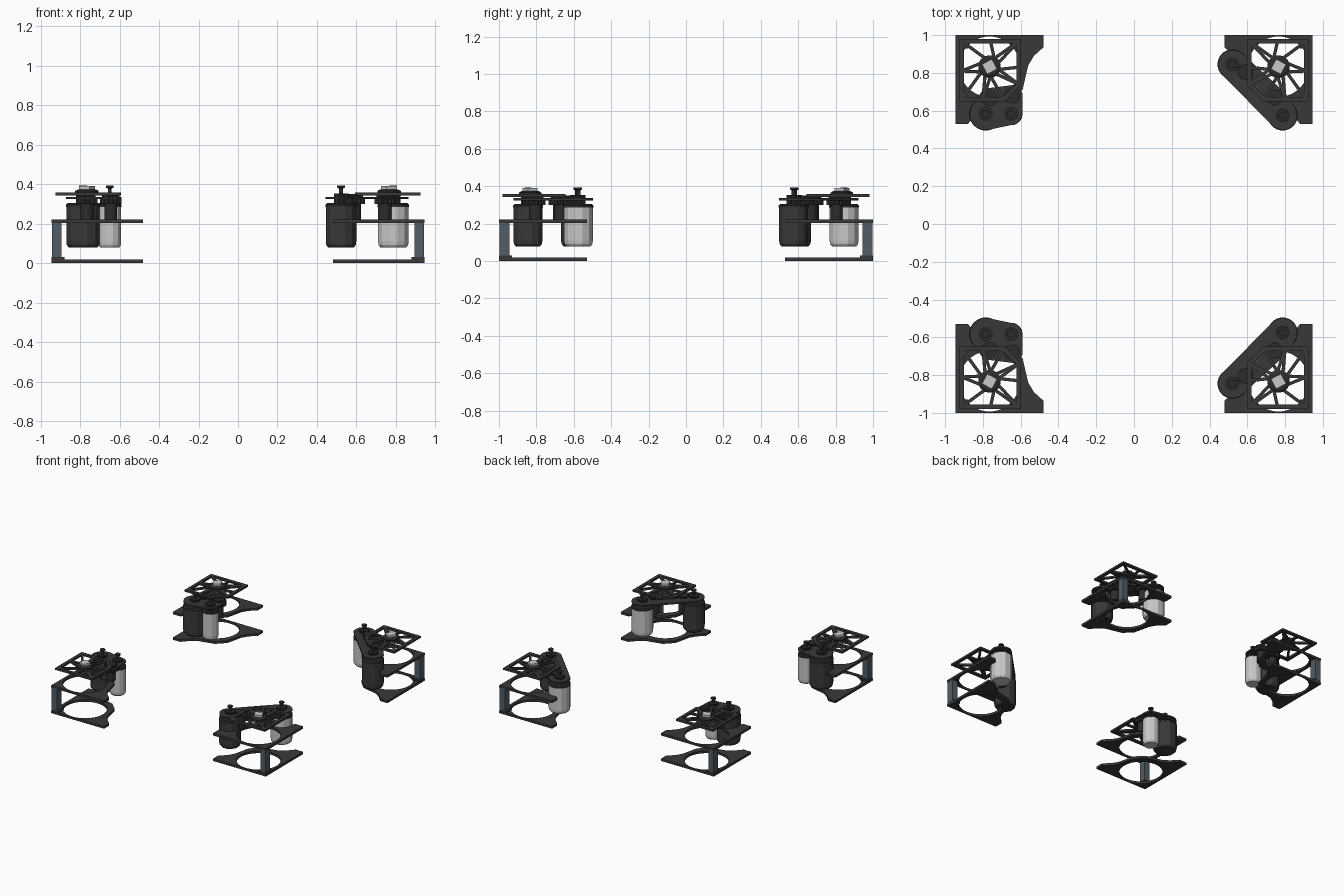
import bpy, bmesh, math
from mathutils import Vector
from mathutils.geometry import convex_hull_2d

if "Cube" in bpy.data.objects:
    bpy.data.objects.remove(bpy.data.objects["Cube"])


def material(name, rgb):
    m = bpy.data.materials.new(name)
    m.diffuse_color = (*rgb, 1)
    m.use_nodes = True
    m.node_tree.nodes["Principled BSDF"].inputs["Base Color"].default_value = m.diffuse_color
    return m


CHARCOAL = material("charcoal", (0.04, 0.04, 0.04))
BLACK = material("soft black", (0.025, 0.025, 0.025))
SILVER = material("light grey", (0.58, 0.58, 0.58))
SLATE = material("slate", (0.085, 0.11, 0.13))
HUB = Vector((0.765, 0.833))


def finish(name, bm, mat):
    bmesh.ops.recalc_face_normals(bm, faces=bm.faces[:])
    me = bpy.data.meshes.new(name)
    bm.to_mesh(me)
    bm.free()
    me.materials.append(mat)
    ob = bpy.data.objects.new(name, me)
    bpy.context.collection.objects.link(ob)
    return ob


def circle(c, r, n, turn=0.0):
    return [(c[0] + r * math.cos(turn + math.tau * i / n),
             c[1] + r * math.sin(turn + math.tau * i / n)) for i in range(n)]


def add_plate(bm, loops, z0, z1):
    """Filled outline with optional holes, raised from z0 to z1."""
    edges = []
    for loop in loops:
        vs = [bm.verts.new((x, y, z0)) for x, y in loop]
        edges += [bm.edges.new((vs[i - 1], vs[i])) for i in range(len(vs))]
    res = bmesh.ops.triangle_fill(bm, edges=edges, use_beauty=True)
    faces = [g for g in res["geom"] if isinstance(g, bmesh.types.BMFace)]
    ext = bmesh.ops.extrude_face_region(bm, geom=faces, use_keep_orig=True)
    top = [g for g in ext["geom"] if isinstance(g, bmesh.types.BMVert)]
    bmesh.ops.translate(bm, verts=top, vec=(0, 0, z1 - z0))


def plate(name, loops, z0, z1, mat):
    bm = bmesh.new()
    add_plate(bm, loops, z0, z1)
    return finish(name, bm, mat)


def lathe(name, c, profile, n, mat):
    """Turned part from (radius, z) steps, bottom to top."""
    bm = bmesh.new()
    rings = [[bm.verts.new((x, y, z)) for x, y in circle(c, r, n, math.pi / n)]
             for r, z in profile]
    for a, b in zip(rings, rings[1:]):
        for i in range(n):
            bm.faces.new((a[i - 1], a[i], b[i], b[i - 1]))
    bm.faces.new(rings[0])
    bm.faces.new(rings[-1])
    return finish(name, bm, mat)


def add_bar(bm, p, q, w, z0, z1):
    p, q = Vector(p), Vector(q)
    d = (q - p).normalized() * w / 2
    s = Vector((-d.y, d.x))
    add_plate(bm, [[p - d + s, p - d - s, q + d - s, q + d + s]], z0, z1)


def gear(name, c, r, z0, z1, teeth=16):
    pts = []
    for i in range(teeth * 2):
        a = math.pi * i / teeth
        k = r if i % 2 else r * 0.86
        pts.append((c[0] + k * math.cos(a), c[1] + k * math.sin(a)))
    plate(name, [pts], z0, z1, BLACK)


def module(label, sx, sy, motors, idlers):
    def at(p):
        return Vector((p[0] * sx, p[1] * sy))
    hub = at(HUB)

    # Corner frame plates with the round wheel opening
    edge = [(0, 0), (.465, 0), (.465, .065), (.415, .11), (.385, .16), (.355, .29),
            (.32, .325), (.29, .355), (.16, .385), (.11, .42), (.065, .47), (0, .47)]
    outline = [at((.945 - a, 1 - b)) for a, b in edge]
    for part, z in (("lower_frame", 0.0), ("middle_frame", .203)):
        plate(f"{label}_{part}", [outline, circle(hub, .16, 40)], z, z + .018, CHARCOAL)

    # Corner post with feet
    def rect(x0, x1, y0, y1):
        return [at(p) for p in ((x0, y0), (x1, y0), (x1, y1), (x0, y1))]
    plate(f"{label}_post", [rect(.895, .943, .945, .998)], .018, .203, SLATE)
    plate(f"{label}_post_foot", [rect(.88, .944, .93, .999)], .018, .03, CHARCOAL)

    # Lattice top plate: rim, zigzag spokes and hub
    nodes = [(.912, .968), (.76, .968), (.61, .968), (.61, .83), (.61, .74),
             (.69, .66), (.80, .66), (.912, .66), (.912, .81)]
    bm = bmesh.new()
    z0, z1 = .343, .358
    for i, p in enumerate(nodes):
        q = nodes[(i + 1) % len(nodes)]
        add_bar(bm, at(p), at(q), .024, z0, z1)
        mid = (Vector(p) + Vector(q)) / 2 - HUB
        inner = HUB + mid.normalized() * .05
        add_bar(bm, at(p), at(inner), .017, z0, z1)
        if i % 2:
            add_bar(bm, at(q), at(inner), .017, z0, z1)
    add_plate(bm, [circle(hub, .055, 24)], z0, z1)
    finish(f"{label}_lattice_plate", bm, CHARCOAL)

    # Hub bearing and encoder cap
    lathe(f"{label}_hub_bearing", hub, [(.06, .358), (.06, .366), (.045, .374)], 24, BLACK)
    plate(f"{label}_encoder_cap", [circle(hub, .042, 4, .3 * sx * sy)], .374, .39, SILVER)

    # Gear carrier wrapped around motors and idlers
    pts = []
    for x, y, r, mat in motors:
        pts += [Vector(p) for p in circle(at((x, y)), r * .97, 24)]
    for p in idlers:
        pts += [Vector(p) for p in circle(at(p), .055, 24)]
    hull = [pts[i] for i in convex_hull_2d(pts)]
    plate(f"{label}_gear_carrier", [hull], .324, .336, CHARCOAL)

    # Motors with end caps, pinions and headed shafts
    for k, (x, y, r, mat) in enumerate(motors):
        c = at((x, y))
        name = f"{label}_motor_{k + 1}"
        lathe(name, c, [(r * .84, .078), (r * .97, .092), (r, .11), (r, .285)], 12, mat)
        lathe(f"{name}_cap", c, [(r, .285), (r, .296), (r * .9, .304)], 24, BLACK)
        lathe(f"{name}_shaft", c, [(.01, .30), (.01, .378), (.02, .382), (.02, .392)], 12, BLACK)
        gear(f"{name}_pinion", c, .038, .304, .352, 12)

    # Idler gear stacks
    for k, p in enumerate(idlers):
        c = at(p)
        lathe(f"{label}_idler_column_{k + 1}", c, [(.033, .221), (.033, .30)], 16, BLACK)
        gear(f"{label}_idler_gear_{k + 1}", c, .055, .30, .324)
        gear(f"{label}_idler_upper_gear_{k + 1}", c, .045, .336, .35)


# Left modules: motors side by side on the inner edge
left_motors = [(.785, .583, .088, CHARCOAL), (.65, .583, .06, SILVER)]
left_idlers = [(.765, .665), (.645, .68)]
module("front_left", -1, -1, left_motors, left_idlers)
module("back_left", -1, 1, left_motors, left_idlers)

# Right modules: motors at the two ends of a diagonal, colours swapped front to back
right_idlers = [(.59, .805), (.745, .67)]
for label, sy, m1, m2 in (("front_right", -1, CHARCOAL, SILVER),
                          ("back_right", 1, SILVER, CHARCOAL)):
    module(label, 1, sy, [(.522, .845, .08, m1), (.787, .575, .08, m2)], right_idlers)
